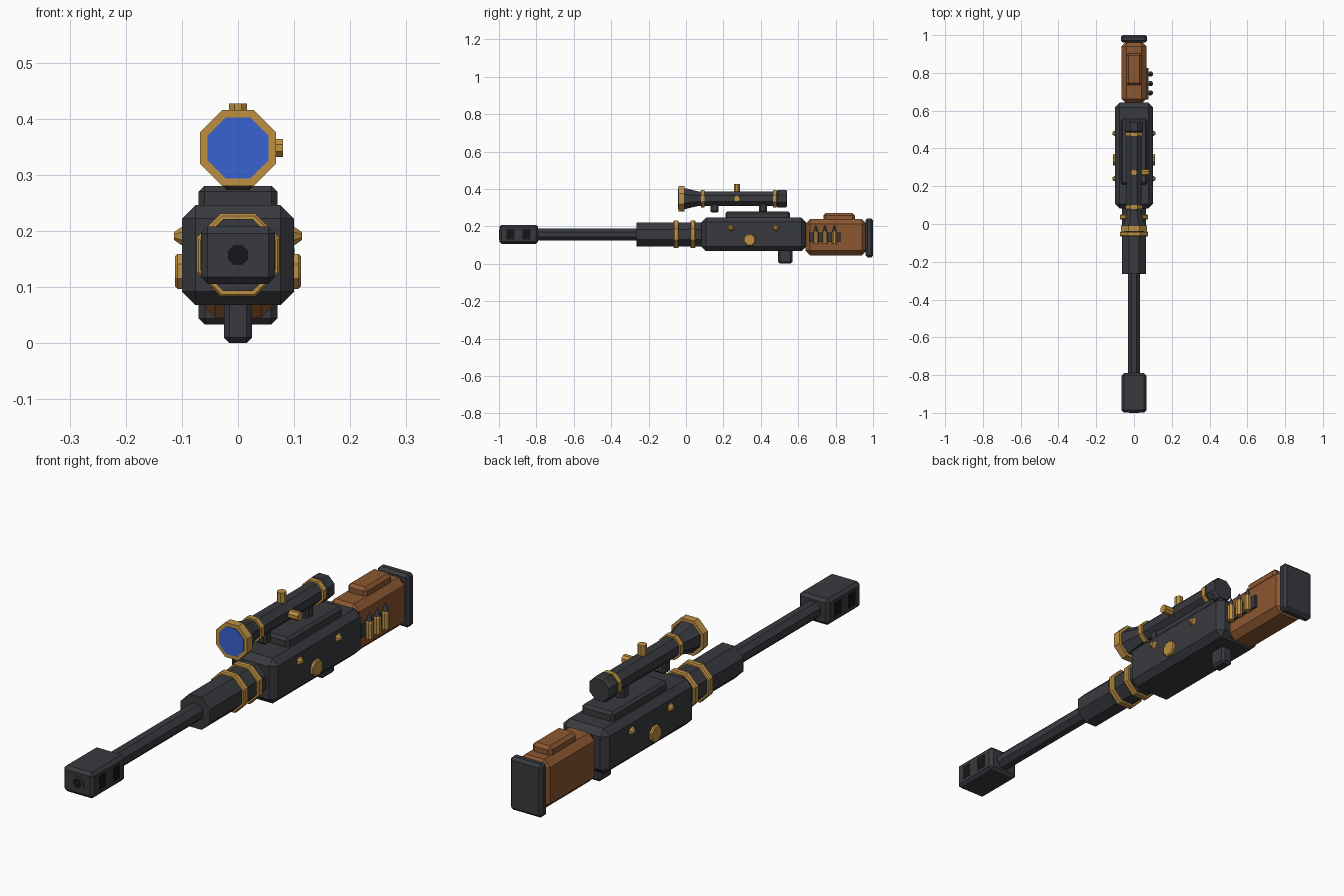
import bpy, bmesh, math
from mathutils import Vector

if "Cube" in bpy.data.objects:
    bpy.data.objects.remove(bpy.data.objects["Cube"])


def material(name, rgb):
    m = bpy.data.materials.new(name)
    m.diffuse_color = (*rgb, 1)
    m.use_nodes = True
    m.node_tree.nodes["Principled BSDF"].inputs["Base Color"].default_value = m.diffuse_color
    return m


STEEL = material("dark_steel", (0.040, 0.042, 0.048))
BLACK = material("black", (0.008, 0.008, 0.009))
BRASS = material("brass", (0.51, 0.28, 0.055))
WOOD = material("wood", (0.26, 0.095, 0.03))
GLASS = material("blue_glass", (0.042, 0.122, 0.64))
LEAD = material("bullet_tip", (0.08, 0.09, 0.10))


def finish(name, bm, mat):
    bmesh.ops.recalc_face_normals(bm, faces=bm.faces)
    me = bpy.data.meshes.new(name)
    bm.to_mesh(me)
    bm.free()
    me.materials.append(mat)
    ob = bpy.data.objects.new(name, me)
    bpy.context.collection.objects.link(ob)
    return ob


def box(name, x, y, z, mat, bevel=0.0):
    """Chamfered box from (min, max) ranges."""
    bm = bmesh.new()
    bmesh.ops.create_cube(bm, size=1)
    for v in bm.verts:
        v.co = Vector([(r[0] + r[1]) / 2 + c * (r[1] - r[0]) for r, c in zip((x, y, z), v.co)])
    if bevel:
        bmesh.ops.bevel(bm, geom=bm.edges[:], offset=bevel, segments=1,
                        profile=0.5, affect='EDGES', clamp_overlap=True)
    return finish(name, bm, mat)


def octagon(name, axis, centre, profile, mat):
    """Eight-sided turned part; profile = (position along axis, half width across flats)."""
    bm = bmesh.new()
    i = "xyz".index(axis)
    j, k = [n for n in range(3) if n != i]
    rings = []
    for t, half in profile:
        r = half / math.cos(math.pi / 8)
        ring = []
        for n in range(8):
            a = math.pi / 8 + n * math.pi / 4
            p = Vector(centre)
            p[i] = t
            p[j] += r * math.cos(a)
            p[k] += r * math.sin(a)
            ring.append(bm.verts.new(p))
        rings.append(ring)
    for a, b in zip(rings, rings[1:]):
        for n in range(8):
            m = (n + 1) % 8
            bm.faces.new((a[n], a[m], b[m], b[n]))
    bm.faces.new(rings[0])
    bm.faces.new(rings[-1])
    return finish(name, bm, mat)


# Barrel, muzzle brake and handguard
BORE = (0, 0, 0.157)
octagon("barrel", "y", BORE, [(-0.82, 0.032), (-0.25, 0.032)], STEEL)
box("muzzle_brake", (-0.066, 0.066), (-0.998, -0.79), (0.106, 0.208), STEEL, 0.012)
octagon("muzzle_rim", "y", BORE, [(-1.0, 0.027), (-0.98, 0.027)], STEEL)
octagon("muzzle_bore", "y", BORE, [(-1.0005, 0.018), (-0.98, 0.018)], BLACK)
for n, y in enumerate((-0.938, -0.852)):
    box(f"muzzle_slot_{n + 1}", (-0.067, 0.067), (y - 0.021, y + 0.021), (0.13, 0.185), BLACK)
octagon("handguard", "y", BORE, [(-0.265, 0.064), (0.11, 0.064)], STEEL)
for n, y in enumerate((-0.053, 0.037)):
    octagon(f"handguard_band_{n + 1}", "y", BORE,
            [(y - 0.014, 0.07), (y - 0.009, 0.074), (y + 0.009, 0.074), (y + 0.014, 0.07)], BRASS)

# Receiver with top rail and short magazine
box("receiver", (-0.1, 0.1), (0.083, 0.642), (0.068, 0.246), STEEL, 0.024)
box("top_rail", (-0.07, 0.07), (0.21, 0.555), (0.236, 0.28), STEEL, 0.01)
box("magazine", (-0.025, 0.025), (0.493, 0.57), (0.0, 0.09), STEEL, 0.01)

# Brass studs on both sides of the receiver
for s, side in ((1, "right"), (-1, "left")):
    octagon(f"receiver_disc_{side}", "x", (0, 0.34, 0.128),
            [(s * 0.09, 0.031), (s * 0.108, 0.031), (s * 0.112, 0.027)], BRASS)
    for n, y in enumerate((0.24, 0.48)):
        octagon(f"receiver_stud_{side}_{n + 1}", "x", (0, y, 0.191),
                [(s * 0.09, 0.016), (s * 0.101, 0.016), (s * 0.114, 0.007)], BRASS)

# Scope
SIGHT = (0, 0, 0.348)
octagon("scope_tube", "y", SIGHT, [(0.05, 0.039), (0.5, 0.039)], STEEL)
octagon("scope_bell", "y", SIGHT, [(-0.01, 0.057), (0.065, 0.039)], STEEL)
octagon("scope_front_ring", "y", SIGHT, [(-0.04, 0.068), (-0.008, 0.068)], BRASS)
octagon("scope_lens", "y", SIGHT, [(-0.042, 0.054), (-0.03, 0.054)], GLASS)
octagon("scope_band_front", "y", SIGHT, [(0.08, 0.046), (0.1, 0.046)], BRASS)
octagon("scope_band_rear", "y", SIGHT, [(0.465, 0.046), (0.485, 0.046)], BRASS)
octagon("scope_eyepiece", "y", SIGHT,
        [(0.485, 0.042), (0.492, 0.047), (0.532, 0.047), (0.54, 0.042)], STEEL)
octagon("scope_top_knob", "z", (0, 0.272, 0), [(0.37, 0.016), (0.427, 0.016)], BRASS)
octagon("scope_side_knob", "x", (0, 0.272, 0.348), [(0.03, 0.016), (0.08, 0.016)], BRASS)
for n, y in enumerate((0.152, 0.412)):
    box(f"scope_mount_{n + 1}", (-0.028, 0.028), (y - 0.022, y + 0.022),
        (0.273, 0.325), STEEL, 0.008)

# Stock
box("stock", (-0.066, 0.066), (0.638, 0.965), (0.045, 0.238), WOOD, 0.025)
box("cheek_rest", (-0.042, 0.042), (0.735, 0.903), (0.225, 0.27), WOOD, 0.012)
box("butt_pad", (-0.07, 0.07), (0.96, 1.0), (0.033, 0.243), STEEL, 0.011)

# Spare cartridges held on the right of the stock
box("cartridge_holder", (0.06, 0.076), (0.66, 0.825), (0.115, 0.168), STEEL)
for n, y in enumerate((0.694, 0.743, 0.794)):
    c = (0.087, y, 0)
    octagon(f"cartridge_case_{n + 1}", "z", c, [(0.105, 0.0135), (0.168, 0.0135), (0.173, 0.011)], BRASS)
    octagon(f"cartridge_tip_{n + 1}", "z", c, [(0.17, 0.011), (0.185, 0.0085), (0.206, 0.001)], LEAD)
